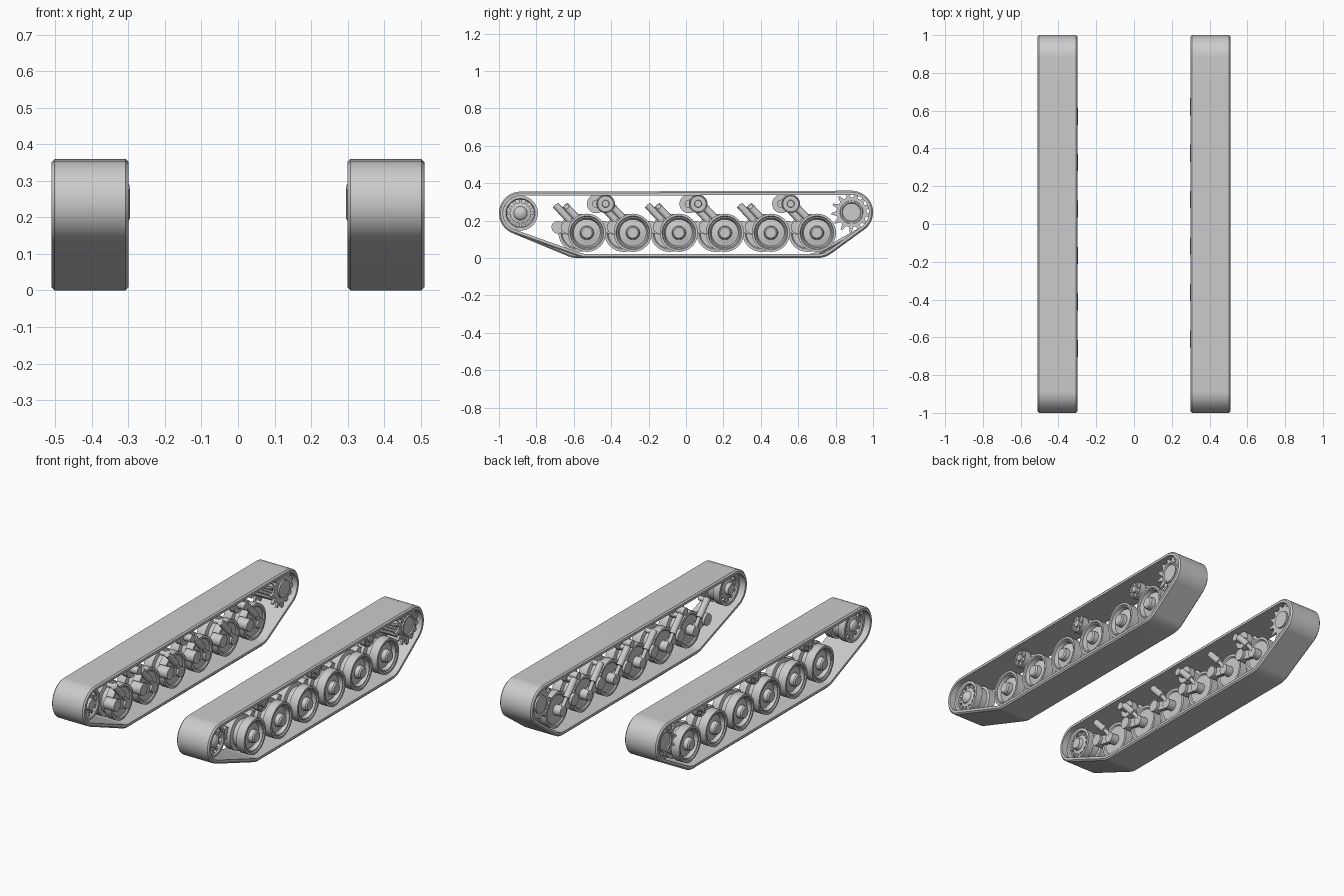
import bpy, bmesh
from math import sin, cos, pi, tau, radians
from mathutils import Vector

cube = bpy.data.objects.get("Cube")
if cube:
    bpy.data.objects.remove(cube)

GREY = (0.6, 0.6, 0.6, 1)
metal = bpy.data.materials.new("plain grey")
metal.use_nodes = True
metal.diffuse_color = GREY
metal.node_tree.nodes["Principled BSDF"].inputs["Base Color"].default_value = GREY

# Layout along the track (y, z)
IDLER = (-0.885, 0.24)
SPROCKET = (0.885, 0.245)
WHEELS = [-0.53 + i * 0.246 for i in range(6)]
WHEEL_Z = 0.135
ROLLERS = [-0.43, 0.065, 0.56]
ROLLER_Z = 0.29
BELT_R = 0.115


def finish(bm, name, side):
    """Turn a mesh built on the +x side into an object on the wanted side."""
    bmesh.ops.remove_doubles(bm, verts=bm.verts, dist=0.00005)
    for v in bm.verts:
        v.co.x *= side
    bmesh.ops.recalc_face_normals(bm, faces=bm.faces)
    mesh = bpy.data.meshes.new(name)
    bm.to_mesh(mesh)
    bm.free()
    mesh.materials.append(metal)
    ob = bpy.data.objects.new(name, mesh)
    bpy.context.collection.objects.link(ob)
    bpy.ops.object.select_all(action="DESELECT")
    ob.select_set(True)
    bpy.context.view_layer.objects.active = ob
    bpy.ops.object.shade_smooth_by_angle(angle=radians(30))


def lathe(bm, profile, centre, steps=40):
    """Spin an (x, radius) profile about a crosswise axle."""
    y, z = centre
    verts = [bm.verts.new((x, y, z + r)) for x, r in profile]
    edges = [bm.edges.new(pair) for pair in zip(verts, verts[1:])]
    bmesh.ops.spin(bm, geom=verts + edges, cent=(0, y, z), axis=(1, 0, 0),
                   angle=tau, steps=steps, use_merge=True)


def axle(bm, x0, x1, r, centre, steps=20):
    lathe(bm, [(x0, 0), (x0, r), (x1, r), (x1, 0)], centre, steps)


def around(centre, r, count):
    """Points spaced evenly on a circle."""
    return [(centre[0] + r * cos(tau * i / count), centre[1] + r * sin(tau * i / count))
            for i in range(count)]


def rod(bm, a, b, r, steps=14):
    """Cylinder between two points."""
    a, b = Vector(a), Vector(b)
    d = b - a
    m = d.to_track_quat("Z", "Y").to_matrix().to_4x4()
    m.translation = (a + b) / 2
    bmesh.ops.create_cone(bm, cap_ends=True, segments=steps, radius1=r, radius2=r,
                          depth=d.length, matrix=m)


def slab(bm, outline, x0, x1):
    """Extrude a closed (y, z) outline crosswise."""
    face = bm.faces.new([bm.verts.new((x0, y, z)) for y, z in outline])
    new = bmesh.ops.extrude_face_region(bm, geom=[face], use_keep_orig=True)["geom"]
    bmesh.ops.translate(bm, vec=(x1 - x0, 0, 0),
                        verts=[v for v in new if isinstance(v, bmesh.types.BMVert)])


def bar(a, b, w0, w1):
    """Tapered four-sided outline from a to b."""
    a, b = Vector(a), Vector(b)
    n = (b - a).normalized()
    n = Vector((-n.y, n.x))
    return [a + n * w0, b + n * w1, b - n * w1, a - n * w0]


def belt(bm, circles, count=360):
    """Band stretched around a set of circles, with bevelled outer edges."""
    section = [(0.30, 0.022), (0.30, 0.008), (0.308, 0),
               (0.502, 0), (0.51, 0.008), (0.51, 0.022)]
    rings = []
    for i in range(count):
        dy, dz = cos(tau * i / count), sin(tau * i / count)
        y, z, r = max(circles, key=lambda c: c[0] * dy + c[1] * dz + c[2])
        rings.append([bm.verts.new((x, y + (r - t) * dy, z + (r - t) * dz))
                      for x, t in section])
    for a, b in zip(rings, rings[1:] + rings[:1]):
        for k in range(len(section)):
            j = (k + 1) % len(section)
            bm.faces.new((a[k], a[j], b[j], b[k]))


WHEEL = [(0.495, 0), (0.495, 0.028), (0.488, 0.035), (0.462, 0.037), (0.455, 0.072),
         (0.476, 0.08), (0.476, 0.086), (0.482, 0.09), (0.482, 0.102), (0.43, 0.102),
         (0.425, 0.08), (0.395, 0.08), (0.39, 0.102), (0.345, 0.102), (0.345, 0.088),
         (0.352, 0.082), (0.352, 0)]
ROLLER = [(0.47, 0), (0.47, 0.018), (0.46, 0.02), (0.46, 0.042), (0.465, 0.045),
          (0.463, 0.05), (0.425, 0.05), (0.42, 0.035), (0.39, 0.035), (0.385, 0.05),
          (0.35, 0.05), (0.35, 0)]
IDLER_RIM = [(0.465, 0.073), (0.472, 0.078), (0.472, 0.093), (0.43, 0.093),
             (0.425, 0.08), (0.385, 0.08), (0.38, 0.093), (0.338, 0.093),
             (0.338, 0.078), (0.345, 0.073), (0.465, 0.073)]
IDLER_HUB = [(0.487, 0), (0.484, 0.02), (0.475, 0.032), (0.465, 0.036), (0.46, 0.055),
             (0.42, 0.055), (0.415, 0.075), (0.395, 0.075), (0.39, 0.055), (0.35, 0.055),
             (0.345, 0.036), (0.325, 0.03), (0.325, 0)]

for side, label, shift in ((1, "left", 0), (-1, "right", -0.05)):
    # The wheels of one side are staggered against the other
    wheels = [(y + shift, WHEEL_Z) for y in WHEELS]
    rollers = [(y + shift, ROLLER_Z) for y in ROLLERS]

    bm = bmesh.new()
    belt(bm, [(*IDLER, BELT_R), (*SPROCKET, BELT_R)]
         + [(*w, WHEEL_Z) for w in wheels] + [(*r, 0.07) for r in rollers])
    finish(bm, label + "_track_belt", side)

    # Road wheels
    bm = bmesh.new()
    for w in wheels:
        lathe(bm, WHEEL, w)
    finish(bm, label + "_road_wheels", side)

    # Swing arms and dampers on the inner face
    bm = bmesh.new()
    for y, z in wheels:
        pivot = (y - 0.105, z + 0.03)
        axle(bm, 0.302, 0.37, 0.034, pivot)
        axle(bm, 0.305, 0.36, 0.03, (y, z))
        slab(bm, bar(pivot, (y, z), 0.028, 0.022), 0.318, 0.34)
    finish(bm, label + "_swing_arms", side)
    bm = bmesh.new()
    for y, z in wheels:
        rod(bm, (0.314, y - 0.118, 0.283), (0.314, y - 0.04, 0.2), 0.019)
        rod(bm, (0.314, y - 0.05, 0.21), (0.314, y, z + 0.015), 0.011)
        axle(bm, 0.303, 0.36, 0.014, (y - 0.11, 0.275))
    finish(bm, label + "_dampers", side)

    # Return rollers with bolts and stub axles
    bm = bmesh.new()
    for r in rollers:
        lathe(bm, ROLLER, r, 28)
        axle(bm, 0.302, 0.352, 0.022, r)
        for p in around(r, 0.031, 6):
            axle(bm, 0.458, 0.467, 0.008, p, 8)
    finish(bm, label + "_return_rollers", side)

    # Front idler: rim, hub and spokes leaving round openings
    bm = bmesh.new()
    lathe(bm, IDLER_RIM, IDLER, 48)
    lathe(bm, IDLER_HUB, IDLER, 48)
    for a, b in zip(around(IDLER, 0.053, 12), around(IDLER, 0.076, 12)):
        for x in (0.348, 0.44):
            slab(bm, bar(a, b, 0.006, 0.009), x, x + 0.02)
    finish(bm, label + "_idler", side)

    # Rear sprocket: two toothed rings joined by a drum and a cage of pins
    bm = bmesh.new()
    teeth = 13
    outline = []
    for i in range(teeth):
        for step, r in ((0, 0.08), (0.36, 0.08), (0.58, 0.108), (0.76, 0.108)):
            a = tau * (i + step) / teeth
            outline.append((SPROCKET[0] + r * cos(a), SPROCKET[1] + r * sin(a)))
    for x in (0.328, 0.468):
        slab(bm, outline, x, x + 0.014)
    for p in around(SPROCKET, 0.07, teeth):
        axle(bm, 0.34, 0.47, 0.009, p, 10)
        axle(bm, 0.48, 0.486, 0.008, p, 10)
    axle(bm, 0.318, 0.47, 0.05, SPROCKET, 32)
    lathe(bm, [(0.48, 0.062), (0.49, 0.06), (0.49, 0.052), (0.484, 0.048), (0.484, 0)],
          SPROCKET, 32)
    finish(bm, label + "_sprocket", side)
